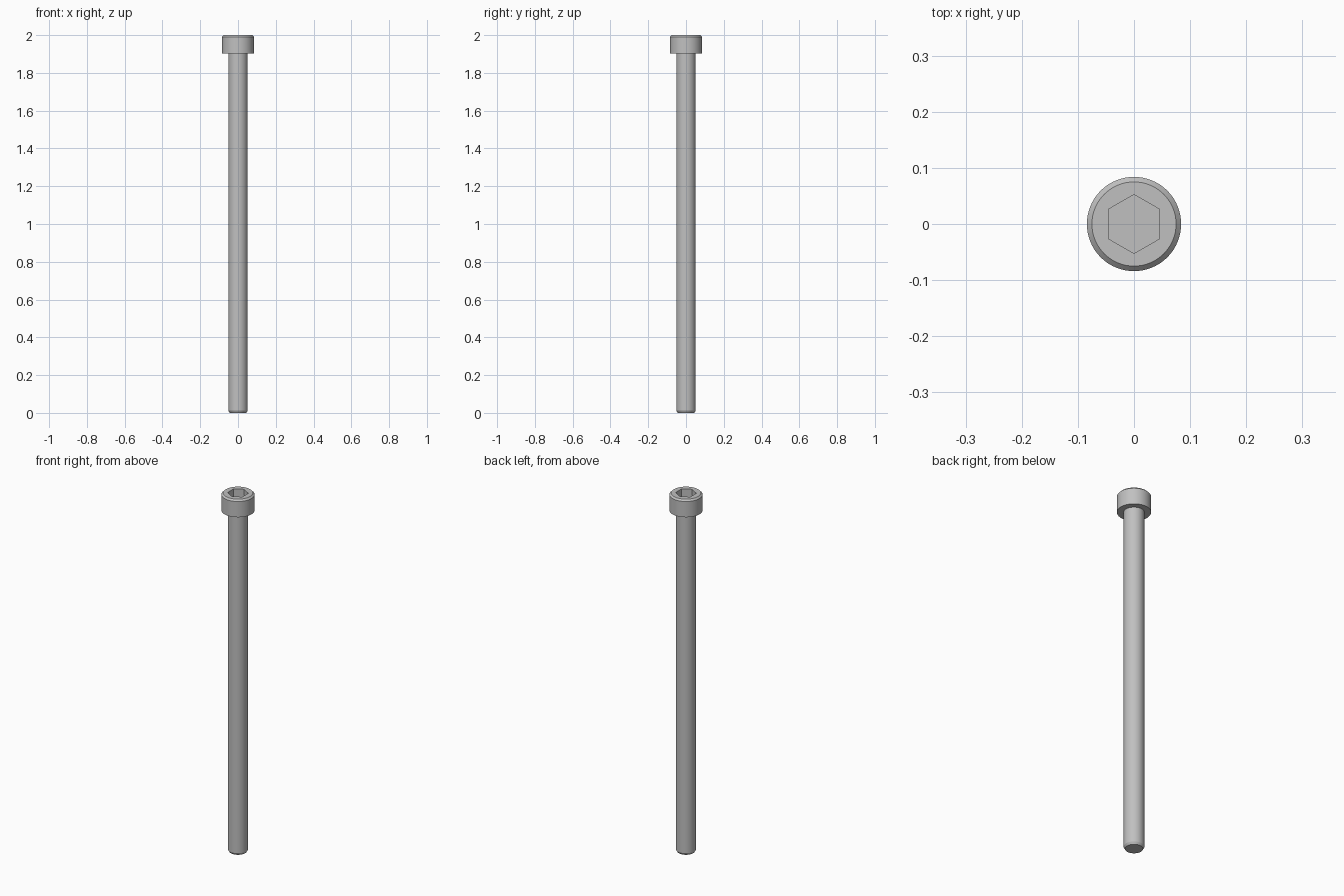
import bpy
import bmesh
import math

if "Cube" in bpy.data.objects:
    bpy.data.objects.remove(bpy.data.objects["Cube"])

N = 64  # sides of the round parts

steel = bpy.data.materials.new("steel_grey")
steel.diffuse_color = (0.53, 0.53, 0.53, 1)
steel.use_nodes = True
steel.node_tree.nodes["Principled BSDF"].inputs["Base Color"].default_value = steel.diffuse_color


def ring(bm, radius, z, sides=N, turn=0.0):
    """Circle of vertices at height z."""
    return [bm.verts.new((radius * math.cos(turn + math.tau * i / sides),
                          radius * math.sin(turn + math.tau * i / sides), z))
            for i in range(sides)]


def skin(bm, lower, upper):
    """Quad band between two rings."""
    n = len(lower)
    for i in range(n):
        j = (i + 1) % n
        bm.faces.new((lower[i], lower[j], upper[j], upper[i]))


# One continuous turned body: chamfered tip, shaft, underside and chamfered head
bm = bmesh.new()
profile = [(0.044, 0.0), (0.051, 0.012), (0.051, 1.903),
           (0.084, 1.903), (0.084, 1.991), (0.075, 2.0)]
rings = [ring(bm, r, z) for r, z in profile]
for lower, upper in zip(rings, rings[1:]):
    skin(bm, lower, upper)
bm.faces.new(rings[0][::-1])

# Hex socket: mouth, walls and floor
mouth = ring(bm, 0.0525, 2.0, 6, math.pi / 6)
floor = ring(bm, 0.0525, 1.95, 6, math.pi / 6)
skin(bm, mouth, floor)
bm.faces.new(floor)

# Flat annular rim between the head edge and the socket mouth
rim = {e for loop in (rings[-1], mouth) for v in loop for e in v.link_edges
       if e.is_boundary}
bmesh.ops.triangle_fill(bm, edges=list(rim), use_beauty=True, normal=(0, 0, 1))
bmesh.ops.recalc_face_normals(bm, faces=bm.faces)

mesh = bpy.data.meshes.new("socket_bolt")
bm.to_mesh(mesh)
bm.free()
mesh.materials.append(steel)
bolt = bpy.data.objects.new("socket_bolt", mesh)
bpy.context.collection.objects.link(bolt)

# Smooth round sides with crisp edges
bpy.context.view_layer.objects.active = bolt
bolt.select_set(True)
bpy.ops.object.shade_smooth_by_angle(angle=math.radians(25))
